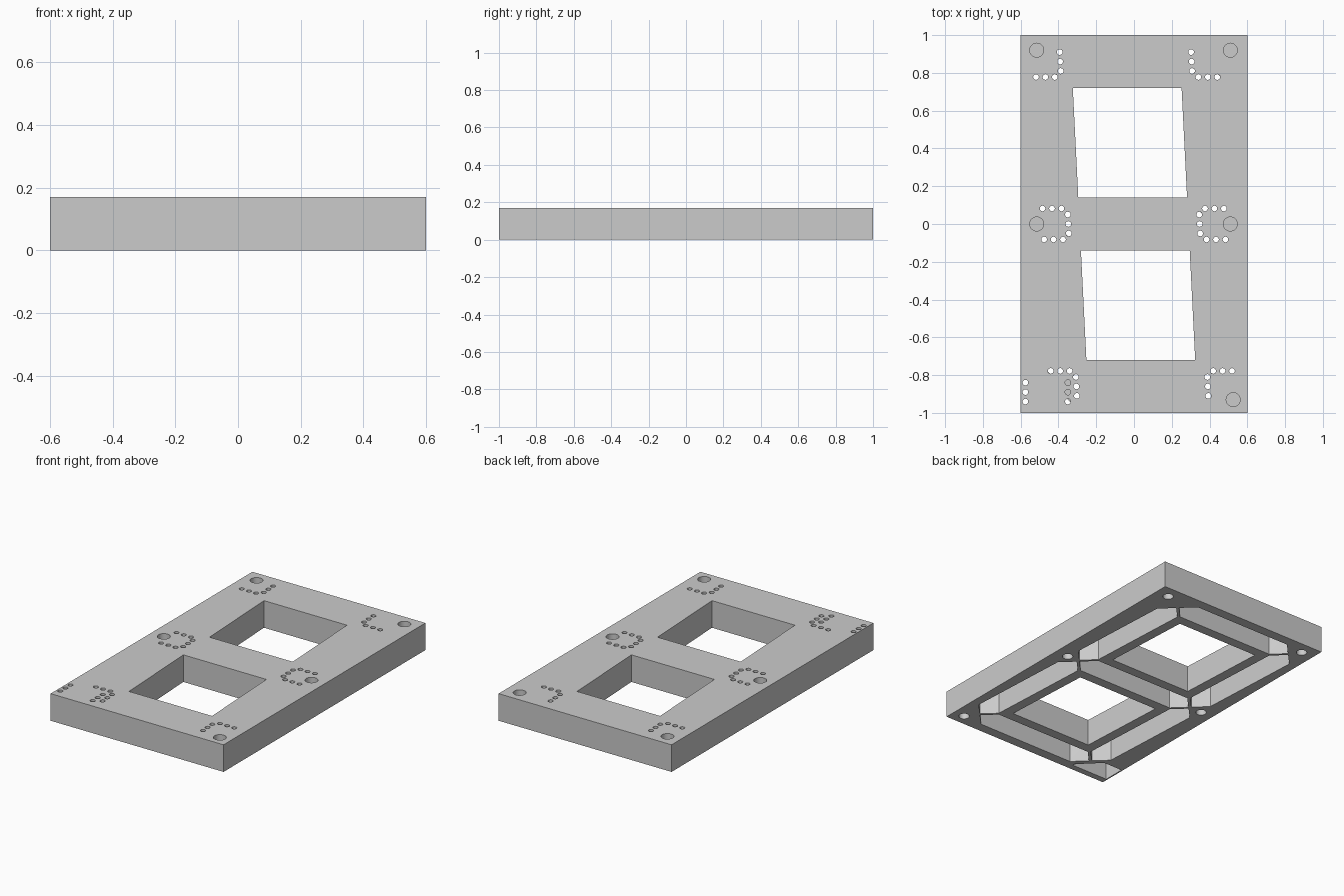
import bpy, bmesh, math

if "Cube" in bpy.data.objects:
    bpy.data.objects.remove(bpy.data.objects["Cube"], do_unlink=True)

HEIGHT = 0.17      # plate thickness
FLOOR = 0.14       # ceiling of the underside pockets
NODE = 0.43        # half the spacing of the segment grid
HALF = 0.077       # half width of a segment pocket
GAP = 0.012        # distance from grid node to pocket tip
SLANT = 0.05


def slant(x, y):
    return x - SLANT * y, y


def prism(bm, points, z0, z1):
    """Extrude a flat outline between two heights."""
    verts = [bm.verts.new((x, y, z0)) for x, y in points]
    base = bm.faces.new(verts)
    top = bmesh.ops.extrude_face_region(bm, geom=[base])["geom"]
    moved = [v for v in top if isinstance(v, bmesh.types.BMVert)]
    bmesh.ops.translate(bm, verts=moved, vec=(0, 0, z1 - z0))


def drill(bm, x, y, radius, z0, z1, sides=16):
    steps = [2 * math.pi * i / sides for i in range(sides)]
    prism(bm, [(x + radius * math.cos(a), y + radius * math.sin(a)) for a in steps], z0, z1)


def make_object(name, bm):
    bmesh.ops.recalc_face_normals(bm, faces=bm.faces)
    mesh = bpy.data.meshes.new(name)
    bm.to_mesh(mesh)
    bm.free()
    obj = bpy.data.objects.new(name, mesh)
    bpy.context.collection.objects.link(obj)
    return obj


# Plain rectangular plate
bm = bmesh.new()
prism(bm, [(-0.6, -1), (0.6, -1), (0.6, 1), (-0.6, 1)], 0, HEIGHT)
plate = make_object("display_plate", bm)

pockets, wires, screws = bmesh.new(), bmesh.new(), bmesh.new()

# Two slanted windows through the plate
for mid in (-NODE, NODE):
    corners = [(-1, -1), (1, -1), (1, 1), (-1, 1)]
    prism(pockets, [slant(0.288 * a, mid + 0.29 * b) for a, b in corners], -0.1, 0.3)

# Seven pointed segment pockets with three wire holes at each end
segments = [(0, 2 * NODE * row, False) for row in (-1, 0, 1)]
segments += [(NODE * sx, NODE * sy, True) for sx in (-1, 1) for sy in (-1, 1)]
tip = NODE - GAP
for cx, cy, upright in segments:
    def place(along, across):
        if upright:
            return slant(cx + across, cy + along)
        return slant(cx + along, cy + across)

    shoulder = tip - HALF
    outline = [(-tip, 0), (-shoulder, -HALF), (shoulder, -HALF),
               (tip, 0), (shoulder, HALF), (-shoulder, HALF)]
    prism(pockets, [place(a, b) for a, b in outline], -0.1, FLOOR)
    for end in (-1, 1):
        for k in (-1, 0, 1):
            hx, hy = place(end * (NODE - 0.082), 0.05 * k)
            drill(wires, hx, hy, 0.015, 0.1, 0.25)

# Dot pocket in the corner, with its own wire holes
prism(pockets, [(-0.592, -0.96), (-0.335, -0.96), (-0.335, -0.945),
                (-0.46, -0.82), (-0.592, -0.82)], -0.1, FLOOR)
for k in range(3):
    y = -0.84 - 0.05 * k
    drill(wires, -0.575, y, 0.015, 0.1, 0.25)
    drill(wires, -0.35, y, 0.015, 0.1 if k == 2 else FLOOR + 0.004, 0.25)

# Blind screw holes from above and below
for x, y in [(-0.515, 0.92), (0.51, 0.92), (-0.515, 0), (0.51, 0), (0.525, -0.93)]:
    drill(screws, x, y, 0.037, 0.1, 0.25, 32)
    drill(screws, x, y, 0.031, -0.1, 0.075, 32)

# Cut everything out of the plate
cutters = [make_object(n, b) for n, b in
           (("pocket_cutter", pockets), ("wire_hole_cutter", wires), ("screw_hole_cutter", screws))]
for cutter in cutters:
    cutter.hide_render = True
    mod = plate.modifiers.new(cutter.name, "BOOLEAN")
    mod.operation = "DIFFERENCE"
    mod.solver = "EXACT"
    mod.object = cutter
bpy.context.view_layer.update()
cut = bpy.data.meshes.new_from_object(plate.evaluated_get(bpy.context.evaluated_depsgraph_get()))
plate.modifiers.clear()
plate.data = cut
for cutter in cutters:
    bpy.data.objects.remove(cutter, do_unlink=True)

# Single grey material
grey = bpy.data.materials.new("plain grey")
grey.use_nodes = True
colour = (0.6, 0.6, 0.6, 1)
grey.diffuse_color = colour
grey.node_tree.nodes["Principled BSDF"].inputs["Base Color"].default_value = colour
plate.data.materials.clear()
plate.data.materials.append(grey)

# Smooth round holes, sharp edges elsewhere
bpy.ops.object.select_all(action="DESELECT")
plate.select_set(True)
bpy.context.view_layer.objects.active = plate
bpy.ops.object.shade_smooth_by_angle(angle=math.radians(30))
